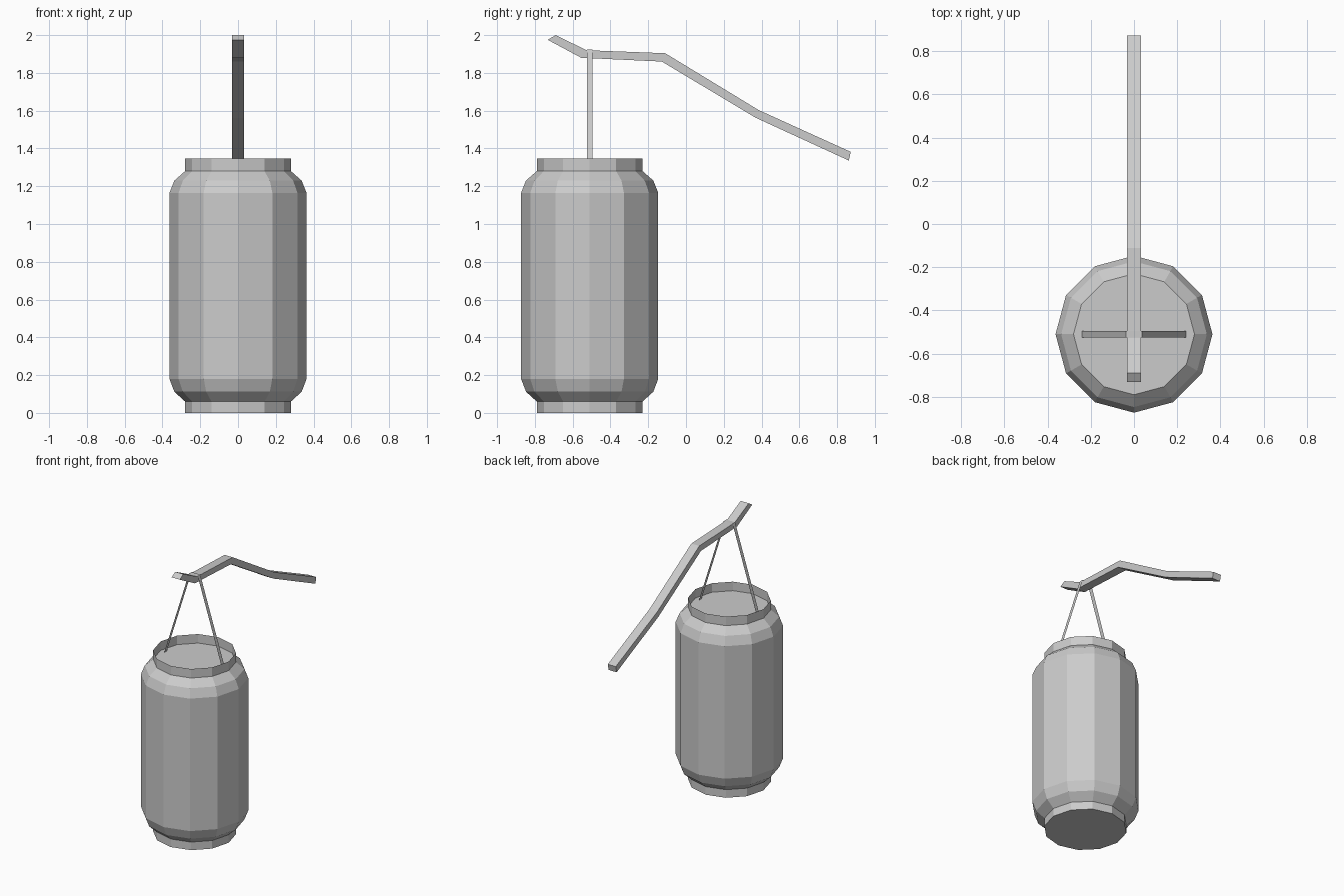
import bpy, bmesh, math

if "Cube" in bpy.data.objects:
    bpy.data.objects.remove(bpy.data.objects["Cube"])

CY = -0.51   # lantern axis position
SIDES = 12


def make_object(name, bm):
    bmesh.ops.recalc_face_normals(bm, faces=bm.faces)
    mesh = bpy.data.meshes.new(name)
    bm.to_mesh(mesh)
    bm.free()
    obj = bpy.data.objects.new(name, mesh)
    bpy.context.collection.objects.link(obj)
    return obj


def lathe(name, profile, caps):
    """Revolve (radius, z) points; cap the listed ring indices."""
    bm = bmesh.new()
    rings = []
    for r, z in profile:
        angles = [2 * math.pi * i / SIDES for i in range(SIDES)]
        rings.append([bm.verts.new((r * math.cos(a), CY + r * math.sin(a), z)) for a in angles])
    for low, high in zip(rings, rings[1:]):
        for i in range(SIDES):
            j = (i + 1) % SIDES
            bm.faces.new((low[i], low[j], high[j], high[i]))
    for k in caps:
        bm.faces.new(rings[k])
    return make_object(name, bm)


# Lantern body with rounded shoulders, closed at both ends
lathe("lantern_body", [(0.28, 0.06), (0.337, 0.112), (0.363, 0.18),
                       (0.363, 1.165), (0.337, 1.23), (0.28, 1.28)], caps=(0, 5))

# Bottom collar closed underneath, top collar left open
lathe("bottom_collar", [(0.28, 0.0), (0.28, 0.06)], caps=(0,))
lathe("top_collar", [(0.28, 1.28), (0.28, 1.347)], caps=())

# Flat hanging strap folded over the stick
bm = bmesh.new()
path = [(-0.24, 1.28), (-0.036, 1.923), (0.036, 1.923), (0.24, 1.28)]
pairs = [[bm.verts.new((x, CY + dy, z)) for dy in (-0.015, 0.015)] for x, z in path]
for a, b in zip(pairs, pairs[1:]):
    bm.faces.new((a[0], a[1], b[1], b[0]))
make_object("hanging_strap", bm)

# Bent carrying stick with a square section
top = [(-0.69, 2.0), (-0.527, 1.92), (-0.11, 1.904), (0.385, 1.603), (0.872, 1.382)]
bottom = [(-0.732, 1.975), (-0.555, 1.88), (-0.128, 1.86), (0.37, 1.562), (0.862, 1.336)]
bm = bmesh.new()
sections = []
for (ty, tz), (by, bz) in zip(top, bottom):
    corners = [(-0.033, ty, tz), (0.033, ty, tz), (0.033, by, bz), (-0.033, by, bz)]
    sections.append([bm.verts.new(c) for c in corners])
for a, b in zip(sections, sections[1:]):
    for i in range(4):
        j = (i + 1) % 4
        bm.faces.new((a[i], a[j], b[j], b[i]))
bm.faces.new(sections[0])
bm.faces.new(sections[-1])
make_object("carrying_stick", bm)
